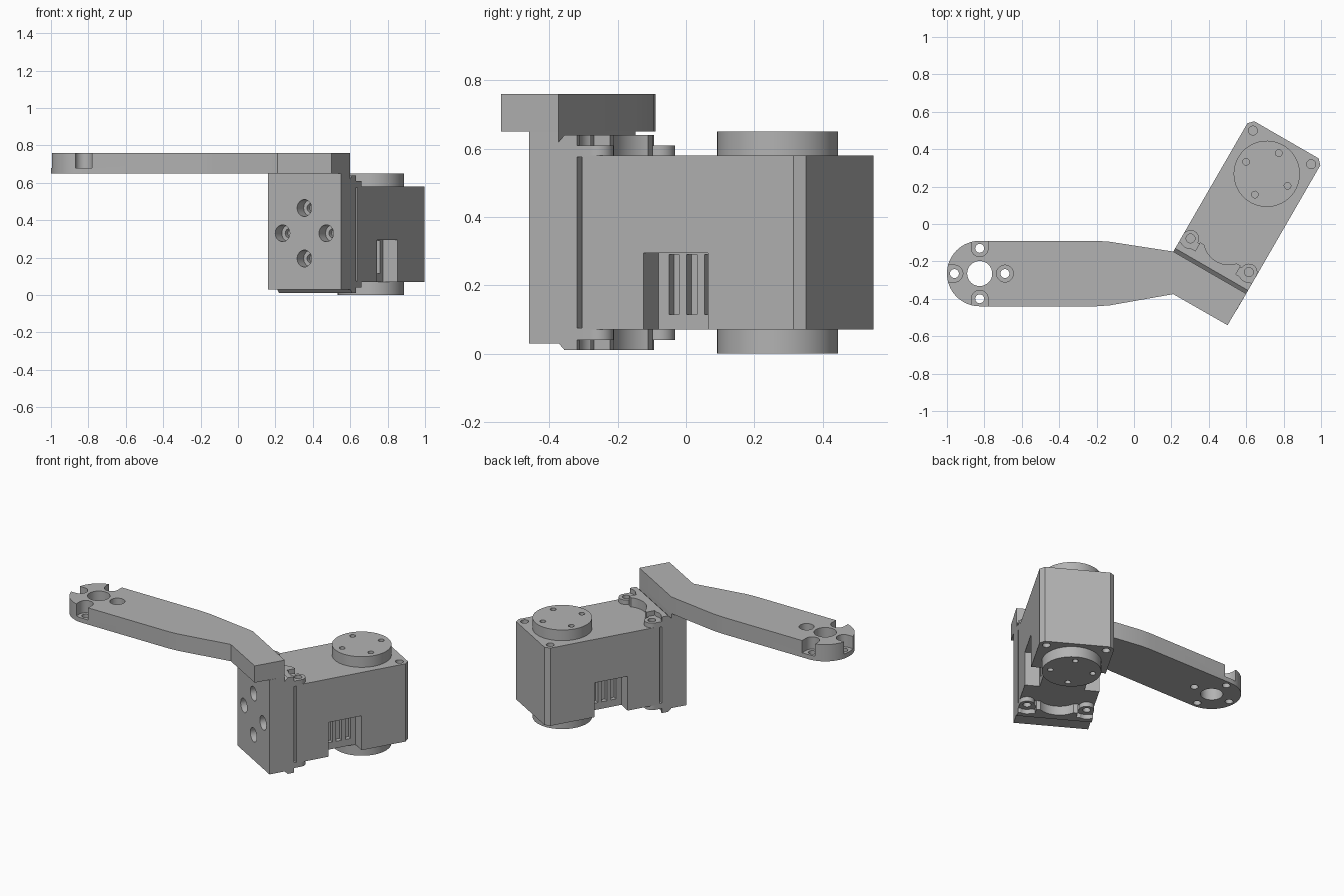
import bpy, bmesh, math
from mathutils import Matrix, Vector

old = bpy.data.objects.get("Cube")
if old:
    bpy.data.objects.remove(old, do_unlink=True)

grey = bpy.data.materials.new("plain grey")
grey.use_nodes = True
grey.diffuse_color = (0.45, 0.45, 0.45, 1)
grey.node_tree.nodes["Principled BSDF"].inputs["Base Color"].default_value = (0.45, 0.45, 0.45, 1)

WORLD = Matrix.Identity(4)
# Motor frame: local x runs across the motor, local y runs away from the mounting plate
MOTOR = Matrix.Translation((0.405, -0.26, 0)) @ Matrix.Rotation(math.radians(-30), 4, "Z")


def prism(name, pts, z0, z1, frame=WORLD):
    """Extrude a flat outline from z0 to z1."""
    bm = bmesh.new()
    face = bm.faces.new([bm.verts.new((x, y, z0)) for x, y in pts])
    ext = bmesh.ops.extrude_face_region(bm, geom=[face])
    bmesh.ops.translate(bm, vec=(0, 0, z1 - z0),
                        verts=[g for g in ext["geom"] if isinstance(g, bmesh.types.BMVert)])
    bmesh.ops.recalc_face_normals(bm, faces=bm.faces)
    bm.transform(frame)
    mesh = bpy.data.meshes.new(name)
    bm.to_mesh(mesh)
    bm.free()
    mesh.materials.append(grey)
    obj = bpy.data.objects.new(name, mesh)
    bpy.context.collection.objects.link(obj)
    return obj


def box(name, x0, x1, y0, y1, z0, z1, frame=WORLD):
    return prism(name, [(x0, y0), (x1, y0), (x1, y1), (x0, y1)], z0, z1, frame)


def arc(cx, cy, r, a0, a1, n):
    angles = [math.radians(a0 + (a1 - a0) * i / n) for i in range(n + 1)]
    return [(cx + r * math.cos(a), cy + r * math.sin(a)) for a in angles]


def disc(name, cx, cy, r, z0, z1, frame=WORLD, n=32):
    return prism(name, arc(cx, cy, r, 0, 360, n)[:-1], z0, z1, frame)


def boolean(obj, other, operation="DIFFERENCE"):
    """Combine two solids and discard the second."""
    mod = obj.modifiers.new("combine", "BOOLEAN")
    mod.object, mod.operation, mod.solver = other, operation, "EXACT"
    graph = bpy.context.evaluated_depsgraph_get()
    mesh = bpy.data.meshes.new_from_object(obj.evaluated_get(graph))
    obj.modifiers.clear()
    obj.data = mesh
    bpy.data.objects.remove(other, do_unlink=True)


def finish(obj):
    bpy.ops.object.select_all(action="DESELECT")
    obj.select_set(True)
    bpy.context.view_layer.objects.active = obj
    bpy.ops.object.shade_smooth_by_angle(angle=math.radians(30))


# Arm with rounded end and angled flange
EX, EY, R = -0.825, -0.265, 0.175
arm = prism("arm", arc(EX, EY, R, 90, 270, 32) + [
    (-0.2, -0.44), (-0.13, -0.435), (0.21, -0.375), (0.5, -0.541), (0.6, -0.3725),
    (0.21, -0.1475), (-0.13, -0.095), (-0.2, -0.09)], 0.65, 0.76)
boolean(arm, disc("cutter", EX, EY, 0.067, 0.6, 0.8))
for k in range(4):
    spin = Matrix.Translation((EX, EY, 0)) @ Matrix.Rotation(k * math.pi / 2, 4, "Z")
    boolean(arm, disc("cutter", 0.135, 0, 0.024, 0.6, 0.8, spin, 20))
    if k == 0:
        boolean(arm, disc("cutter", 0.135, 0, 0.045, 0.68, 0.8, spin))
    else:  # seats open to the outer edge
        seat = [(0.25, -0.045), (0.25, 0.045)] + arc(0.135, 0, 0.045, 90, 270, 16)
        boolean(arm, prism("cutter", seat, 0.68, 0.8, spin))
finish(arm)

# Mounting plate with four counterbored holes
plate = box("mounting_plate", -0.225, 0.225, -0.1, 0, 0.03, 0.65, MOTOR)
# Hole frame: local z runs through the plate thickness
through = MOTOR @ Matrix.Translation((0, 0, 0.33)) @ Matrix.Rotation(-math.pi / 2, 4, "X")
for dx, dz in ((0.135, 0), (-0.135, 0), (0, 0.135), (0, -0.135)):
    boolean(plate, disc("cutter", dx, dz, 0.045, -0.2, -0.03, through))
    boolean(plate, disc("cutter", dx, dz, 0.024, -0.1, 0.05, through, 20))
finish(plate)

# Motor bracket wall, profile chamfered on its mounting side
side = MOTOR @ Matrix(((0, 0, 1, 0), (1, 0, 0, 0), (0, 1, 0, 0), (0, 0, 0, 1)))
wall = prism("bracket_wall", [(0, 0.03), (0.02, 0.01), (0.062, 0.01),
                              (0.062, 0.64), (0.02, 0.64), (0, 0.62)], -0.225, 0.225, side)
for s in (-1, 1):
    for z0, z1 in ((-0.1, 0.04), (0.61, 0.8)):
        boolean(wall, disc("cutter", s * 0.18, 0.107, 0.055, z0, z1, MOTOR))
finish(wall)
spacer = box("bracket_spacer", -0.2, 0.2, 0.055, 0.085, 0.07, 0.58, MOTOR)

# Bracket ledges with a scalloped edge, and screw tabs, above and below the motor
for level, lz0, lz1, tz0, tz1 in (("upper", 0.575, 0.64, 0.575, 0.61),
                                  ("lower", 0.01, 0.075, 0.04, 0.075)):
    scallop = arc(0, 0.204, 0.134, 222, 318, 20)
    ledge = prism(level + "_ledge", [(0.125, 0.055), (0.125, 0.115)] + scallop[::-1]
                  + [(-0.125, 0.115), (-0.125, 0.055)], lz0, lz1, MOTOR)
    finish(ledge)
    for s, label in ((-1, "right"), (1, "left")):
        outline = [(0.12, 0.055), (0.225, 0.055)] + arc(0.18, 0.107, 0.045, 0, 180, 16) + [(0.12, 0.107)]
        tab = prism(f"{level}_{label}_tab", [(s * x, y) for x, y in outline], tz0, tz1, MOTOR)
        boolean(tab, disc("cutter", s * 0.18, 0.107, 0.024, tz0 - 0.1, tz1 + 0.1, MOTOR, 20))
        finish(tab)

# Motor body with chamfered far corners
body = prism("motor_body", [(-0.225, 0.078), (0.225, 0.078), (0.225, 0.793), (0.198, 0.82),
                            (-0.198, 0.82), (-0.225, 0.793)], 0.07, 0.58, MOTOR)
for s in (-1, 1):
    # Connector recess with three slots in its floor
    x0, x1 = sorted((s * 0.135, s * 0.3))
    boolean(body, box("cutter", x0, x1, 0.286, 0.505, 0, 0.295, MOTOR))
    for k in range(3):
        x0, x1 = sorted((s * 0.105, s * 0.15))
        y = 0.32 + k * 0.06
        boolean(body, box("cutter", x0, x1, y, y + 0.035, 0.115, 0.29, MOTOR))
    # Corner screw holes
    for z0, z1 in ((0, 0.1), (0.55, 0.7)):
        boolean(body, disc("cutter", s * 0.18, 0.773, 0.024, z0, z1, MOTOR, 20))
finish(body)

# Round output horns with four holes each
for name, z0, z1, c0, c1 in (("upper_horn", 0.58, 0.65, 0.62, 0.7), ("lower_horn", 0, 0.07, -0.1, 0.03)):
    horn = disc(name, 0, 0.61, 0.177, z0, z1, MOTOR, 64)
    for dx, dy in ((0.128, 0), (-0.128, 0), (0, 0.128), (0, -0.128)):
        boolean(horn, disc("cutter", dx, 0.61 + dy, 0.018, c0, c1, MOTOR, 16))
    finish(horn)
